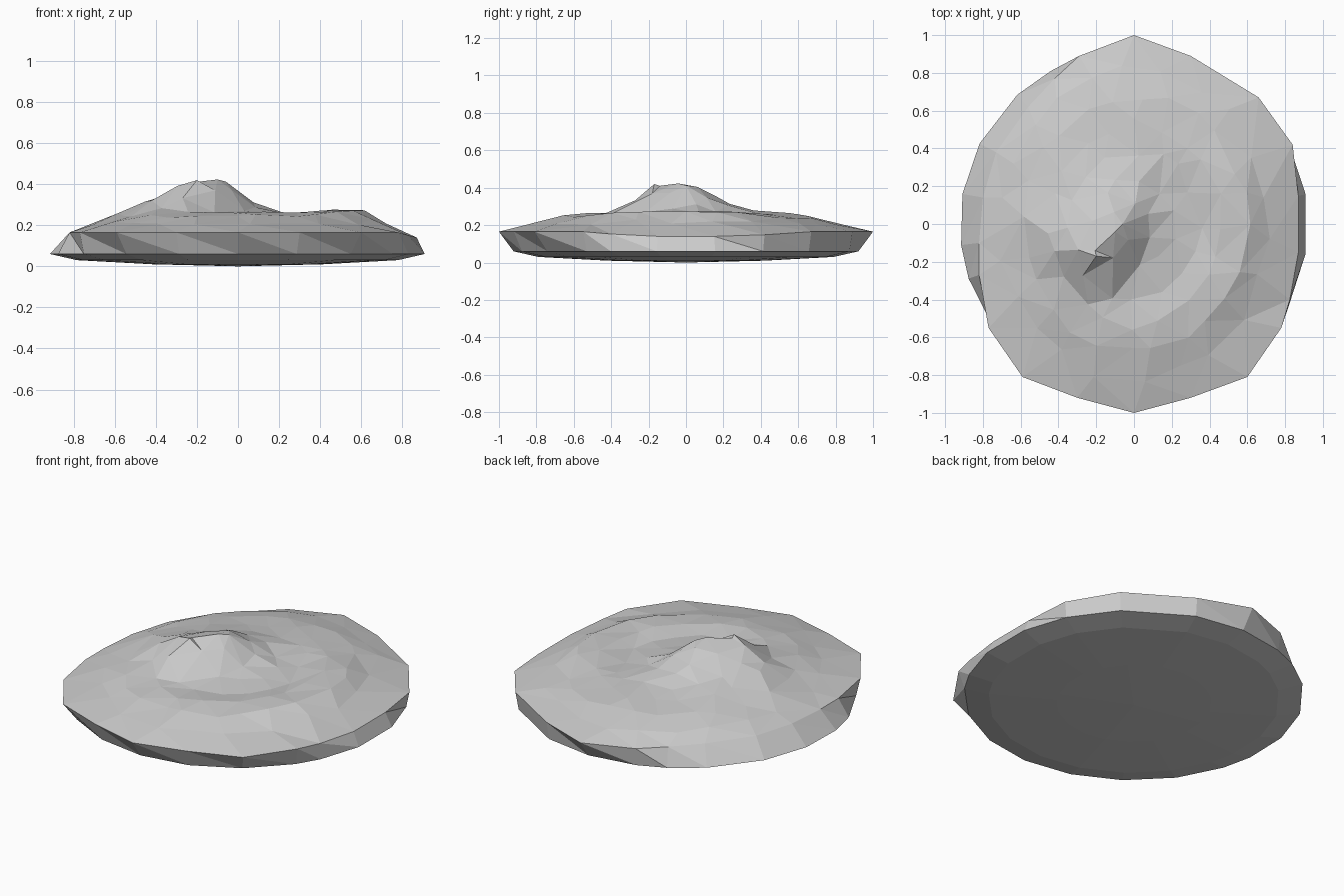
import bpy, bmesh, random
from math import sin, cos, pi, radians, exp, atan2, hypot
from mathutils import Vector
from mathutils.geometry import delaunay_2d_cdt

if "Cube" in bpy.data.objects:
    bpy.data.objects.remove(bpy.data.objects["Cube"])

random.seed(4)

# Upper rim outline, counter-clockwise from the right side
RIM = [(.87, .15), (.84, .42), (.66, .67), (.3, .89), (0, 1), (-.29, .89),
       (-.42, .77), (-.56, .62), (-.73, .38), (-.8, .14), (-.82, -.1),
       (-.82, -.27), (-.77, -.55), (-.59, -.81), (-.3, -.92), (0, -1),
       (.3, -.92), (.6, -.81), (.78, -.55), (.825, -.4), (.87, -.15)]


def rim_height(x):
    return .165 - .025 * max(0, (x - .78) / .09)


def height(x, y):
    """Height of the upper surface: cone, crescent ridge and curled peak."""
    rho, ang = hypot(x / .87, y), atan2(y, x)
    h = min(.265, .162 + .25 * (1 - rho))
    # Hollow and raised crescent, strongest on the right and front right
    w = .5 + .5 * cos(ang + radians(20))
    h -= .02 * w * exp(-((rho - .38) / .14) ** 2)
    h += .042 * exp(-((rho - .67) / .12) ** 2) * exp(-((ang + .12) / .75) ** 2)
    # Peak: steep towards front right, gentle towards back left
    dx, dy = x + .13, y + .09
    t, s = dx * .64 + dy * .77, -dx * .77 + dy * .64
    h += .157 * exp(-(s / (.28 if s > 0 else .11)) ** 2 - (t / .25) ** 4)
    h += .04 * exp(-((x / .15) ** 2 + ((y - .25) / .15) ** 2))
    return h + random.uniform(-.006, .006)


# Scattered interior points in concentric rings
points = [Vector(p) for p in RIM]
for rho, n in ((.82, 22), (.68, 24), (.53, 20), (.39, 16), (.25, 11), (.12, 6)):
    for i in range(n):
        a = 2 * pi * (i + random.uniform(-.25, .25)) / n + rho * 3
        r = rho + random.uniform(-.03, .03)
        points.append(Vector((.87 * r * cos(a), r * sin(a))))
points += [Vector((-.2, -.17)), Vector((-.06, .0))]

bm = bmesh.new()

# Upper surface
co, _, faces, origins, *_ = delaunay_2d_cdt(points, [], [], 0, 1e-5)
verts = []
for p, o in zip(co, origins):
    on_rim = any(k < len(RIM) for k in o)
    z = rim_height(p.x) if on_rim else height(p.x, p.y)
    verts.append(bm.verts.new((p.x, p.y, z)))
for f in faces:
    bm.faces.new([verts[i] for i in f])

# Rim wall and shallow dished underside
angles = [atan2(y, x) for x, y in RIM]
rings = [[bm.verts.new((x, y, rim_height(x))) for x, y in RIM]]
for r, z in ((.922, .06), (.79, .03), (.42, .01)):
    rings.append([bm.verts.new((r * cos(a), r * sin(a), z)) for a in angles])
n = len(RIM)
for a, b in zip(rings, rings[1:]):
    for i in range(n):
        j = (i + 1) % n
        bm.faces.new((a[i], b[i], b[j]))
        bm.faces.new((a[i], b[j], a[j]))
centre = bm.verts.new((0, 0, 0))
for i in range(n):
    bm.faces.new((rings[-1][i], centre, rings[-1][(i + 1) % n]))

bmesh.ops.remove_doubles(bm, verts=bm.verts, dist=1e-4)
bmesh.ops.recalc_face_normals(bm, faces=bm.faces)

mesh = bpy.data.meshes.new("flat_rock")
bm.to_mesh(mesh)
bm.free()
bpy.context.collection.objects.link(bpy.data.objects.new("flat_rock", mesh))
